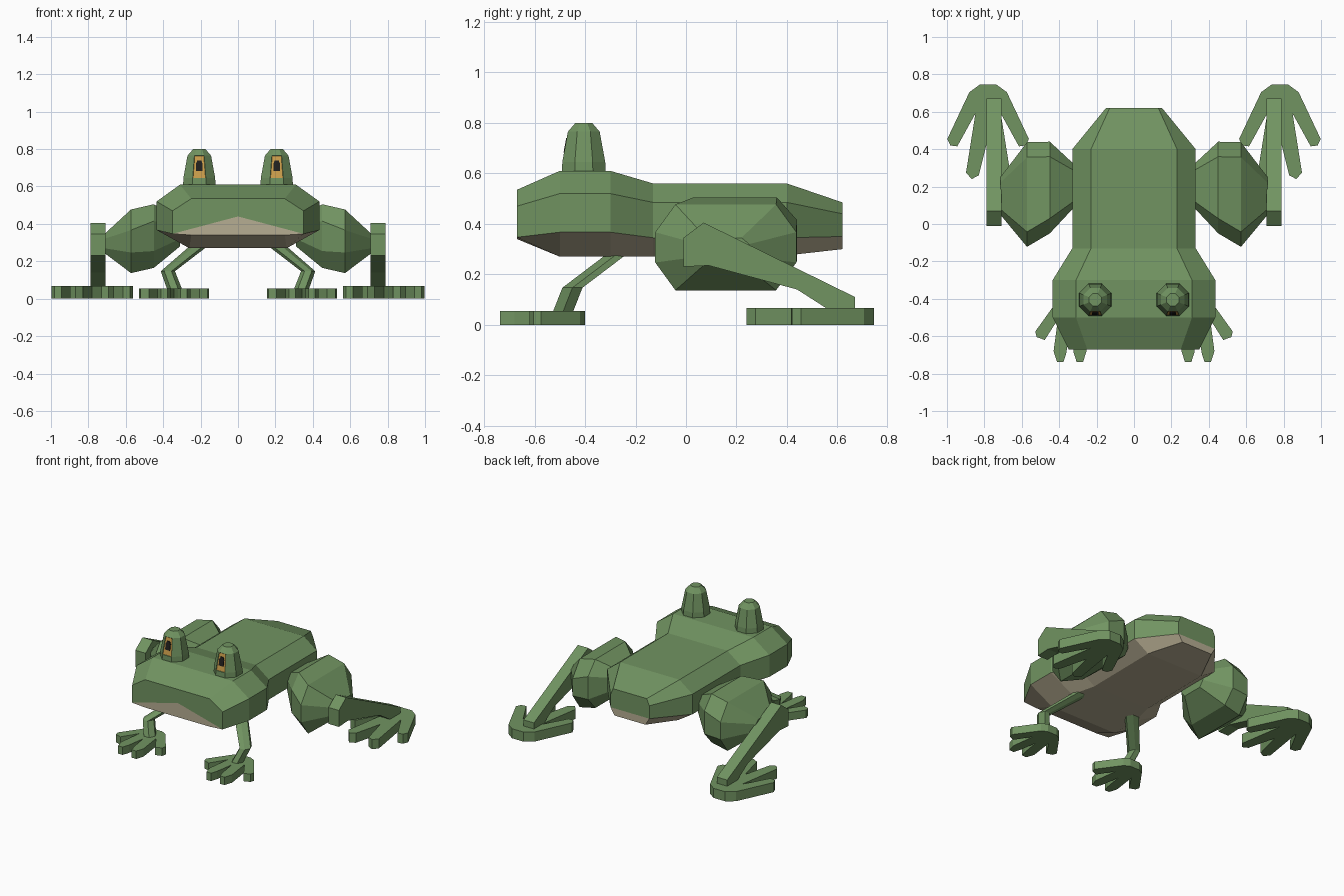
import bpy, bmesh, math

if "Cube" in bpy.data.objects:
    bpy.data.objects.remove(bpy.data.objects["Cube"])


def material(name, color):
    m = bpy.data.materials.new(name)
    m.diffuse_color = (*color, 1)
    m.use_nodes = True
    m.node_tree.nodes["Principled BSDF"].inputs["Base Color"].default_value = m.diffuse_color
    return m


GREEN = material("skin green", (0.165, 0.295, 0.12))
TAN = material("belly tan", (0.47, 0.42, 0.29))
AMBER = material("iris amber", (0.60, 0.34, 0.07))
BLACK = material("pupil black", (0.015, 0.013, 0.012))


def finish(name, bm, mats):
    bmesh.ops.recalc_face_normals(bm, faces=bm.faces)
    mesh = bpy.data.meshes.new(name)
    bm.to_mesh(mesh)
    bm.free()
    for m in mats:
        mesh.materials.append(m)
    ob = bpy.data.objects.new(name, mesh)
    bpy.context.collection.objects.link(ob)
    return ob


def loft(bm, rings, caps=(True, True)):
    """Skin a list of equal-length point rings; returns the vertex rings."""
    vs = [[bm.verts.new(p) for p in r] for r in rings]
    n = len(vs[0])
    for a, b in zip(vs, vs[1:]):
        for i in range(n):
            j = (i + 1) % n
            bm.faces.new((a[i], a[j], b[j], b[i]))
    if caps[0]:
        bm.faces.new(vs[0])
    if caps[1]:
        bm.faces.new(vs[-1])
    return vs


def lofted(name, rings, mats=(GREEN,)):
    bm = bmesh.new()
    loft(bm, rings)
    return finish(name, bm, mats)


# Body: y, top (x, z), side x, side upper z, side lower z, bottom (x, z)
sections = [
    (-0.67, 0.25, 0.535, 0.35, 0.47, 0.347, 0.25, 0.34),
    (-0.50, 0.31, 0.61, 0.435, 0.52, 0.367, 0.26, 0.27),
    (-0.30, 0.31, 0.61, 0.435, 0.52, 0.367, 0.26, 0.27),
    (-0.13, 0.23, 0.56, 0.33, 0.485, 0.345, 0.22, 0.27),
    (0.40, 0.23, 0.56, 0.33, 0.485, 0.345, 0.22, 0.275),
    (0.62, 0.13, 0.485, 0.15, 0.44, 0.35, 0.12, 0.30),
]
rings = []
for y, tx, tz, sx, su, sl, bx, bz in sections:
    half = [(tx, tz), (sx, su), (sx, sl), (bx, bz)]
    rings.append([(x, y, z) for x, z in half] +
                 [(-x, y, z) for x, z in reversed(half)])
bm = bmesh.new()
vs = loft(bm, rings, caps=(False, False))
for f in bm.faces:
    # the lower slopes and underside are belly coloured
    if all(any(v is r[k] for r in vs for k in (2, 3, 4, 5)) for v in f.verts):
        f.material_index = 1
f0, f1 = vs[0], vs[-1]
lip = bm.verts.new((0, -0.67, 0.44))
bm.faces.new((f0[7], f0[0], f0[1], f0[2], lip, f0[5], f0[6]))
bm.faces.new((f0[5], lip, f0[2], f0[3], f0[4])).material_index = 1
bm.faces.new((f1[7], f1[0], f1[1], f1[2], f1[5], f1[6]))
bm.faces.new((f1[5], f1[2], f1[3], f1[4])).material_index = 1
for f in bm.faces:  # keep the upright flanks green
    if f.material_index and len(f.verts) == 4:
        f.normal_update()
        xs = {round(abs(v.co.x), 3) for v in f.verts}
        ids = {k for v in f.verts for r in vs for k in range(8) if r[k] is v}
        if ids in ({1, 2}, {5, 6}) and xs:
            f.material_index = 0
finish("body", bm, (GREEN, TAN))


def eye_ring(cx, apothem, z):
    r = apothem / math.cos(math.pi / 8)
    return [(cx + r * math.cos(math.pi * (2 * i + 1) / 8),
             -0.405 + r * math.sin(math.pi * (2 * i + 1) / 8), z) for i in range(8)]


def octagon(x, y0, y1, z0, z1, cy, cz):
    """Chamfered rectangle standing at a fixed x."""
    return [(x, y0 + cy, z0), (x, y1 - cy, z0), (x, y1, z0 + cz), (x, y1, z1 - cz),
            (x, y1 - cy, z1), (x, y0 + cy, z1), (x, y0, z1 - cz), (x, y0, z0 + cz)]


def foot(name, cx, height, half):
    """Webless splayed foot from half an outline, ending at the centre crotch."""
    pts = half + [(-x, y) for x, y in reversed(half[:-1])]
    return lofted(name, [[(cx + x, y, z) for x, y in pts] for z in (0, height)])


hind_half = [(0.045, 0.745), (0.10, 0.705), (0.218, 0.455), (0.202, 0.42),
             (0.165, 0.415), (0.068, 0.59), (0.118, 0.275), (0.088, 0.24),
             (0.05, 0.26), (0, 0.46)]
front_half = [(0.035, -0.40), (0.075, -0.42), (0.186, -0.575), (0.178, -0.605),
              (0.135, -0.62), (0.065, -0.51), (0.088, -0.68), (0.07, -0.737),
              (0.035, -0.737), (0.02, -0.69), (0, -0.56)]
shin_profile = [(-0.01, 0.23), (-0.01, 0.345), (0.07, 0.405), (0.67, 0.11),
                (0.67, 0.06), (0.565, 0.06), (0.44, 0.14), (0.09, 0.235)]

for s, side in ((1, "left"), (-1, "right")):
    # Raised eye with amber inset on its front facet
    cx = 0.207 * s
    bm = bmesh.new()
    loft(bm, [eye_ring(cx, a, z) for a, z in
              ((0.087, 0.59), (0.085, 0.645), (0.063, 0.765), (0.033, 0.80))])
    bmesh.ops.recalc_face_normals(bm, faces=bm.faces)
    bm.faces.ensure_lookup_table()
    iris = [f for f in bm.faces
            if f.normal.y < -0.9 and 0.68 < f.calc_center_median().z < 0.73]
    bmesh.ops.inset_individual(bm, faces=iris, thickness=0.003, depth=-0.003)
    for f in iris:
        f.material_index = 1
    finish(side + "_eye", bm, (GREEN, AMBER))

    # Pupil plate lying on the tilted iris
    shape = [(-0.018, 0.682), (0.018, 0.682), (0.018, 0.722), (0.010, 0.74),
             (-0.010, 0.74), (-0.018, 0.722)]

    def front_y(z):
        return -0.405 - (0.085 - (z - 0.645) * 0.183)
    lofted(side + "_pupil",
           [[(cx + x, front_y(z) + d, z) for x, z in shape] for d in (0.005, -0.002)],
           (BLACK,))

    # Thigh
    lofted(side + "_thigh", [
        octagon(0.31 * s, 0.10, 0.31, 0.28, 0.43, 0.03, 0.04),
        octagon(0.45 * s, -0.05, 0.44, 0.165, 0.505, 0.08, 0.09),
        octagon(0.572 * s, -0.122, 0.437, 0.137, 0.477, 0.08, 0.11),
        octagon(0.715 * s, 0.05, 0.25, 0.245, 0.345, 0.03, 0.025)])

    # Shin
    lofted(side + "_shin", [[(x * s, y, z) for y, z in shin_profile]
                            for x in (0.708, 0.788)])
    foot(side + "_hind_foot", 0.78 * s, 0.067, hind_half)

    # Front leg bent at the elbow
    lofted(side + "_front_leg", [
        [((x + rx * math.cos(math.pi * i / 3)) * s,
          y + 0.046 * math.sin(math.pi * i / 3), z) for i in range(6)]
        for x, y, z, rx in ((0.175, -0.235, 0.31, 0.05), (0.375, -0.45, 0.147, 0.038),
                            (0.335, -0.492, 0.04, 0.04))])
    foot(side + "_front_foot", 0.342 * s, 0.055, front_half)
